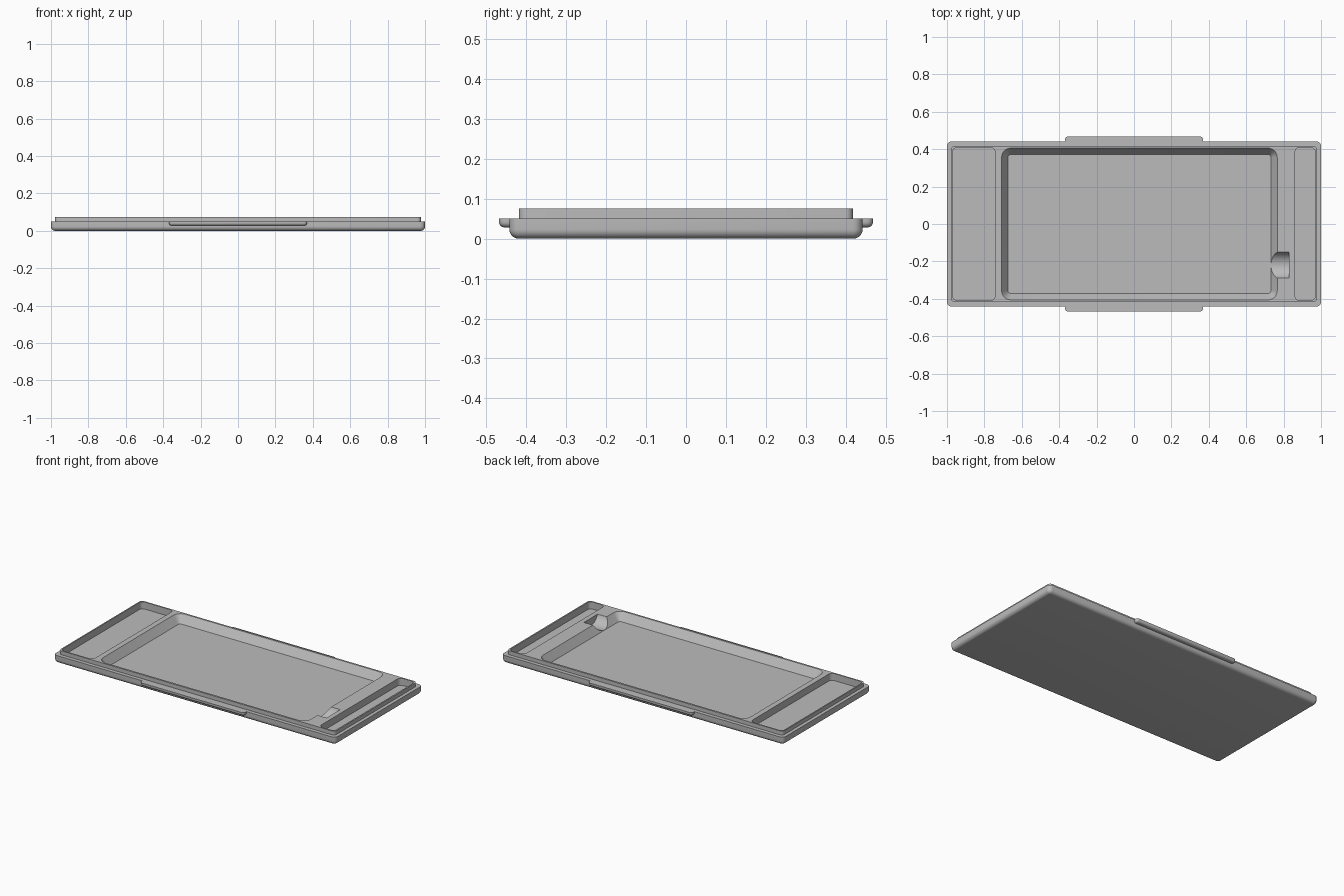
import bpy, bmesh, math

default = bpy.data.objects.get("Cube")
if default:
    bpy.data.objects.remove(default, do_unlink=True)

grey = bpy.data.materials.new("plain grey")
grey.use_nodes = True
colour = (0.5, 0.5, 0.5, 1)
grey.diffuse_color = colour
grey.node_tree.nodes["Principled BSDF"].inputs["Base Color"].default_value = colour

ARC = 6


def rounded_ring(x0, x1, y0, y1, r, z):
    """Points of a rounded rectangle at height z."""
    corners = [(x1 - r, y1 - r), (x0 + r, y1 - r), (x0 + r, y0 + r), (x1 - r, y0 + r)]
    points = []
    for quarter, (cx, cy) in enumerate(corners):
        for i in range(ARC + 1):
            a = (quarter + i / ARC) * math.pi / 2
            points.append((cx + r * math.cos(a), cy + r * math.sin(a), z))
    return points


def loft(name, rings):
    """Closed solid through rings listed from bottom to top."""
    bm = bmesh.new()
    loops = [[bm.verts.new(p) for p in ring] for ring in rings]
    for low, high in zip(loops, loops[1:]):
        for i in range(len(low)):
            j = (i + 1) % len(low)
            bm.faces.new((low[i], low[j], high[j], high[i]))
    bm.faces.new(loops[0][::-1])
    bm.faces.new(loops[-1])
    bmesh.ops.recalc_face_normals(bm, faces=bm.faces)
    mesh = bpy.data.meshes.new(name)
    bm.to_mesh(mesh)
    bm.free()
    mesh.materials.append(grey)
    obj = bpy.data.objects.new(name, mesh)
    bpy.context.collection.objects.link(obj)
    return obj


def round_bottom(hx, hy, r, z, fillet):
    """Rings of a slab side whose lower edge is a quarter round."""
    rings = []
    for i in range(ARC + 1):
        a = i / ARC * math.pi / 2
        inset = fillet * (1 - math.sin(a))
        rings.append(rounded_ring(inset - hx, hx - inset, inset - hy, hy - inset,
                                  max(r - inset, 0.002), z + fillet * (1 - math.cos(a))))
    return rings


def combine(target, tool, operation):
    mod = target.modifiers.new(operation.title(), "BOOLEAN")
    mod.operation, mod.solver, mod.object = operation, "EXACT", tool
    bpy.context.view_layer.objects.active = target
    bpy.ops.object.modifier_apply(modifier=mod.name)
    bpy.data.objects.remove(tool, do_unlink=True)


STEP, TOP, FLOOR, ABOVE = 0.05, 0.075, 0.025, 0.12

# Tray body with its raised, stepped-in lip
tray = loft("tray", round_bottom(1, 0.442, 0.025, 0, 0.023) + [
    rounded_ring(-1, 1, -0.442, 0.442, 0.025, STEP),
    rounded_ring(-0.978, 0.978, -0.418, 0.418, 0.02, STEP),
    rounded_ring(-0.978, 0.978, -0.418, 0.418, 0.02, TOP)])

# Grip tabs on both long sides
tabs = loft("grip_tabs", round_bottom(0.369, 0.468, 0.016, 0.028, 0.014) + [
    rounded_ring(-0.369, 0.369, -0.468, 0.468, 0.016, STEP)])
combine(tray, tabs, "UNION")

# Main recess with sloping walls
recess = loft("main_recess", [
    rounded_ring(-0.674, 0.732, -0.371, 0.371, 0.015, FLOOR),
    rounded_ring(-0.708, 0.766, -0.406, 0.406, 0.05, TOP),
    rounded_ring(-0.708, 0.766, -0.406, 0.406, 0.05, ABOVE)])
combine(tray, recess, "DIFFERENCE")

# Straight-walled pockets at both ends
for x0, x1 in ((-0.97, -0.743), (0.861, 0.969)):
    pocket = loft("end_pocket", [rounded_ring(x0, x1, -0.409, 0.409, 0.025, z)
                                 for z in (0.03, ABOVE)])
    combine(tray, pocket, "DIFFERENCE")

# Scooped finger notch beside the recess
bpy.ops.mesh.primitive_cylinder_add(vertices=64, radius=0.074, depth=0.13,
                                    location=(0.765, -0.22, 0.1),
                                    rotation=(0, math.pi / 2, 0))
notch = bpy.context.object
notch.data.materials.append(grey)
combine(tray, notch, "DIFFERENCE")

# Smooth rounds, sharp edges
bpy.ops.object.select_all(action="DESELECT")
tray.select_set(True)
bpy.context.view_layer.objects.active = tray
bpy.ops.object.shade_smooth_by_angle(angle=math.radians(30))
